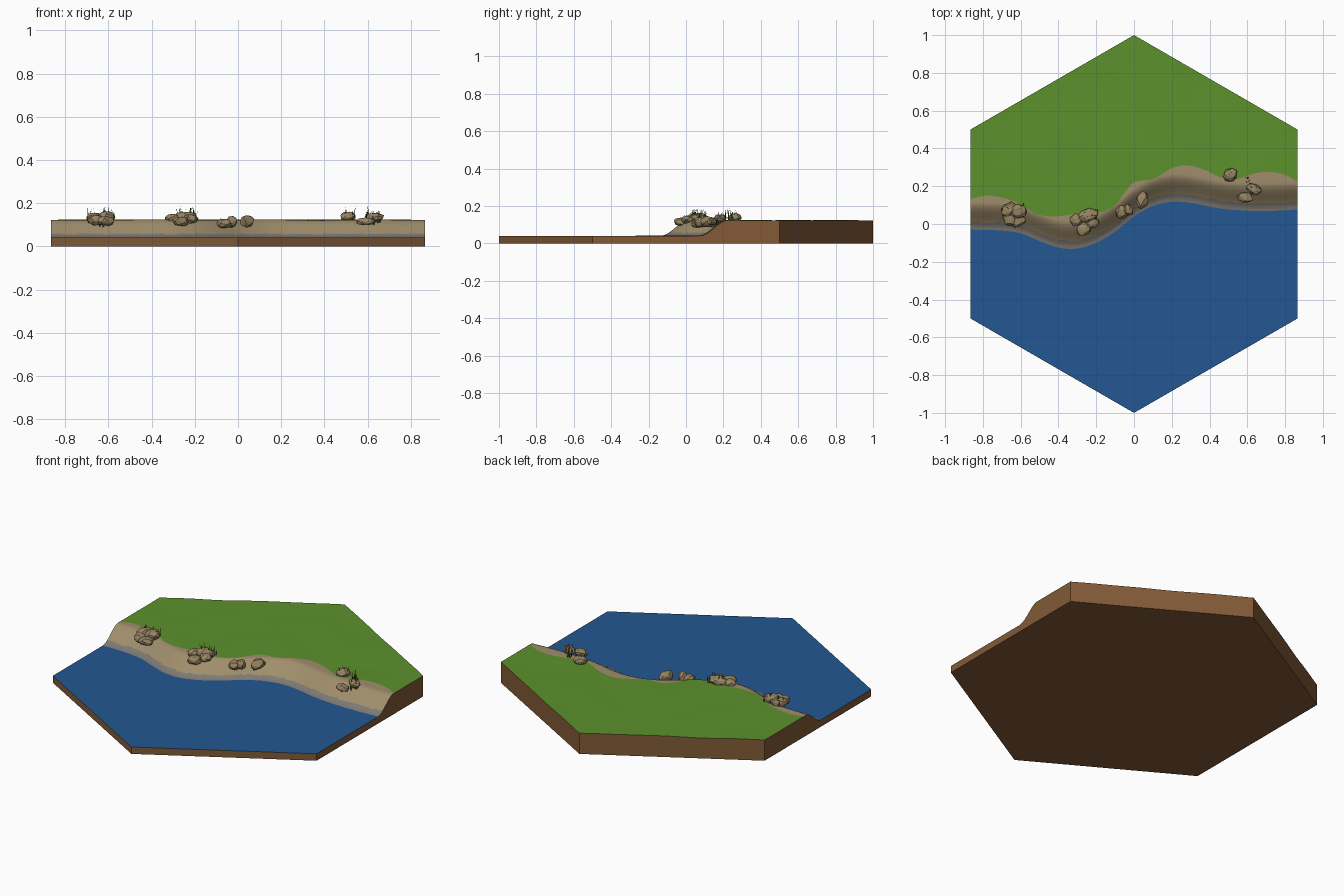
import bpy, bmesh, math, random
from mathutils import Vector, noise

if "Cube" in bpy.data.objects:
    bpy.data.objects.remove(bpy.data.objects["Cube"])

random.seed(7)
HX = math.sqrt(3) / 2          # half width of the hexagon


def material(name, rgb):
    m = bpy.data.materials.new(name)
    m.diffuse_color = [((c / 255 + 0.055) / 1.055) ** 2.4 for c in rgb] + [1]
    m.use_nodes = True
    m.node_tree.nodes["Principled BSDF"].inputs["Base Color"].default_value = m.diffuse_color
    return m


GRASS = material("meadow green", (92, 145, 44))
WATER = material("water blue", (34, 87, 146))
SAND = material("dry sand", (160, 142, 108))
WET = material("wet sand grey", (126, 122, 116))
EARTH = material("earth brown", (130, 90, 55))
ROCK = material("rock tan", (150, 132, 98))
REED = material("reed green", (62, 84, 34))


def curve(pts):
    """Smooth y(x) through a few points."""
    def f(x):
        i = max(j for j in range(len(pts) - 1) if j == 0 or pts[j][0] <= x)
        p, q = pts[i], pts[i + 1]
        a, b = pts[max(i - 1, 0)], pts[min(i + 2, len(pts) - 1)]
        h = q[0] - p[0]
        m0 = (q[1] - a[1]) / (q[0] - a[0]) * h
        m1 = (b[1] - p[1]) / (b[0] - p[0]) * h
        t = (x - p[0]) / h
        return ((2*t**3 - 3*t*t + 1) * p[1] + (t**3 - 2*t*t + t) * m0
                + (3*t*t - 2*t**3) * q[1] + (t**3 - t*t) * m1)
    return f


shore = curve([(-.87, -.03), (-.7, -.035), (-.6, -.05), (-.5, -.09), (-.4, -.125), (-.3, -.13),
               (-.2, -.1), (-.1, -.04), (0, .04), (.1, .095), (.2, .117), (.3, .112),
               (.45, .083), (.6, .07), (.75, .07), (.87, .077)])
turf = curve([(-.87, .13), (-.79, .15), (-.7, .14), (-.6, .105), (-.52, .055), (-.42, .04),
              (-.3, .055), (-.2, .055), (-.1, .1), (-.04, .18), (0, .222), (.1, .237), (.2, .295),
              (.28, .31), (.38, .285), (.46, .245), (.54, .238), (.62, .262), (.7, .277),
              (.8, .26), (.87, .22)])


def front(x): return -(1 - abs(x) / math.sqrt(3))
def back(x): return 1 - abs(x) / math.sqrt(3)


def height(x, y):
    d = y - shore(x)
    if d <= 0:
        return 0.041
    t = min(d / 0.145, 1)
    bump = noise.noise(Vector((x * 4, y * 4, 0))) * 0.004 * t
    return 0.042 + 0.081 * t * t * (3 - 2 * t) + bump


def finish(name, bm, mats, smooth=True):
    bmesh.ops.recalc_face_normals(bm, faces=bm.faces) if not smooth else None
    me = bpy.data.meshes.new(name)
    bm.to_mesh(me)
    bm.free()
    ob = bpy.data.objects.new(name, me)
    bpy.context.collection.objects.link(ob)
    for m in mats:
        me.materials.append(m)
    for p in me.polygons:
        p.use_smooth = smooth
    return ob


N = 96
XS = [-HX + 2 * HX * i / N for i in range(N + 1)]


def rows(x, lo, hi, n):
    return [lo(x) + (hi(x) - lo(x)) * j / n for j in range(n + 1)]


def strip(name, lo, hi, n, mats, rule=None):
    """Surface between two curves, draped on the height field."""
    bm = bmesh.new()
    g = [[bm.verts.new((x, y, height(x, y))) for y in rows(x, lo, hi, n)] for x in XS]
    for i in range(N):
        for j in range(n):
            f = bm.faces.new((g[i][j], g[i+1][j], g[i+1][j+1], g[i][j+1]))
            if rule:
                f.material_index = rule(f.calc_center_median())
    return finish(name, bm, mats)


# Top surfaces: water, sandy bank (wet foot by height), meadow
strip("water", front, shore, 4, [WATER])
strip("sandy_bank", shore, turf, 24, [SAND, WET], lambda c: int(c.z < 0.058))
strip("meadow", turf, back, 20, [GRASS])

# Earth base: walls under the outline, and the underside
side = lambda x: rows(x, front, shore, 4) + rows(x, shore, turf, 24)[1:] + rows(x, turf, back, 20)[1:]
loop = [(x, front(x)) for x in XS] + [(HX, y) for y in side(HX)[1:]]
loop += [(x, back(x)) for x in XS[-2::-1]] + [(-HX, y) for y in side(-HX)[-2:0:-1]]
bm = bmesh.new()
top = [bm.verts.new((x, y, height(x, y))) for x, y in loop]
low = [bm.verts.new((x, y, 0)) for x, y in loop]
for i in range(len(loop)):
    k = (i + 1) % len(loop)
    bm.faces.new((low[i], low[k], top[k], top[i]))
bm.faces.new(low[::-1])
for v in bm.verts:
    v.normal_update()
base = finish("earth_base", bm, [EARTH])
for p in base.data.polygons:
    p.use_smooth = False


# Rocks: faceted hulls of random points on an ellipsoid
def rock(x, y, z, rx, ry, rz, turn):
    bm = bmesh.new()
    c, s = math.cos(turn), math.sin(turn)
    for i in range(26):
        h = 1 - 2 * (i + 0.5) / 26
        r = math.sqrt(1 - h * h)
        a = i * 2.4 + random.uniform(-.35, .35)
        k = random.uniform(.9, 1.08)
        px, py = rx * r * math.cos(a) * k, ry * r * math.sin(a) * k
        bm.verts.new((x + px * c - py * s, y + px * s + py * c, z + max(-.8, min(.8, h)) * 1.2 * rz * k))
    out = bmesh.ops.convex_hull(bm, input=bm.verts)
    bmesh.ops.delete(bm, geom=[v for v in out["geom_interior"] if isinstance(v, bmesh.types.BMVert)],
                     context='VERTS')
    finish("rock", bm, [ROCK], False)


for r in [(-.665, .075, .132, .048, .036, .026, .9), (-.61, .07, .136, .045, .04, .027, .3),
          (-.615, .015, .118, .05, .032, .022, .2), (-.66, .025, .122, .042, .034, .024, -.4),
          (-.245, .045, .136, .06, .036, .024, .2), (-.305, .02, .128, .035, .034, .022, .5),
          (-.265, -.025, .117, .045, .035, .022, .6), (-.22, .01, .128, .035, .035, .022, 0),
          (-.065, .065, .106, .036, .04, .022, .4), (-.03, .075, .114, .026, .034, .026, .3),
          (.042, .125, .115, .034, .05, .027, -.2), (.51, .262, .138, .042, .036, .022, .7),
          (.59, .14, .116, .044, .028, .018, -.2), (.635, .185, .136, .045, .03, .02, -.4)]:
    rock(*r)


# Reeds: thin tapering bent blades in tufts
def tuft(x, y, spread, count):
    bm = bmesh.new()
    for _ in range(count):
        px, py = x + random.uniform(-spread, spread), y + random.uniform(-spread, spread)
        a, h = random.uniform(0, 6.28), random.uniform(.04, .066)
        b = random.uniform(0, 6.28)
        lean, z = random.uniform(.004, .014), height(px, py)
        w = Vector((math.cos(a), math.sin(a), 0)) * .0028
        l = Vector((math.cos(b), math.sin(b), 0)) * lean
        p = Vector((px, py, z))
        m = p + l * .35 + Vector((0, 0, h * .6))
        v = [bm.verts.new(q) for q in (p - w, p + w, m + w * .7, m - w * .7, p + l + Vector((0, 0, h)))]
        bm.faces.new(v[:4])
        bm.faces.new((v[3], v[2], v[4]))
    finish("reed_tuft", bm, [REED], False)


for t in [(-.68, .09, .016, 9), (-.6, .09, .025, 12), (-.63, .05, .02, 7), (-.21, .055, .022, 12),
          (-.265, .05, .02, 8), (.52, .255, .02, 7), (.64, .19, .028, 16), (.6, .235, .014, 7)]:
    tuft(*t)
